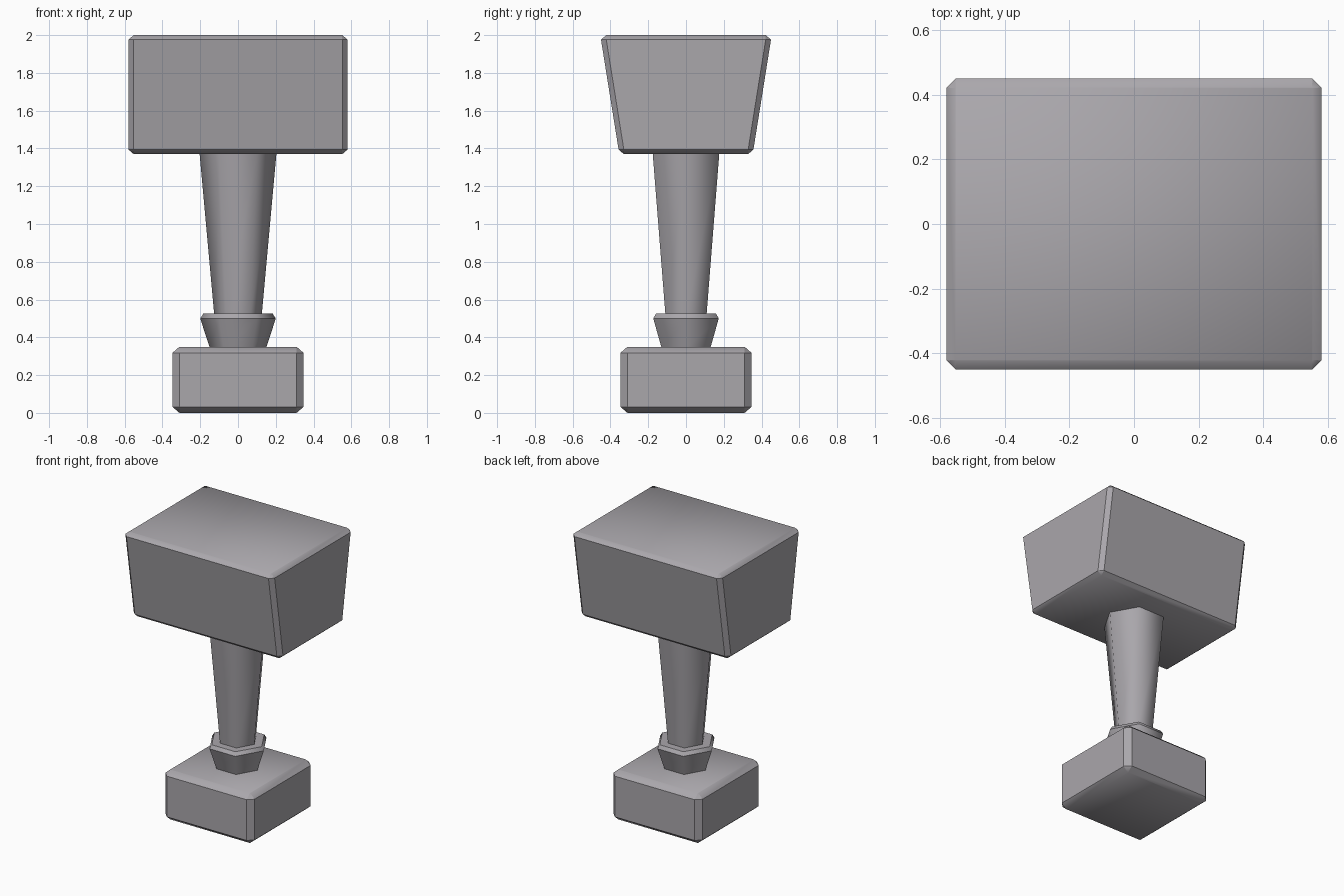
import bpy, bmesh, math

cube = bpy.data.objects.get("Cube")
if cube:
    bpy.data.objects.remove(cube, do_unlink=True)

grey = bpy.data.materials.new("stone grey")
grey.use_nodes = True
grey.diffuse_color = (0.40, 0.385, 0.41, 1)
grey.node_tree.nodes["Principled BSDF"].inputs["Base Color"].default_value = grey.diffuse_color


def loft(name, rings, soft_rings=(), soft_corners=False):
    """Skin a stack of matching rings, cap both ends and choose soft edges."""
    bm = bmesh.new()
    loops = [[bm.verts.new(p) for p in ring] for ring in rings]
    n = len(loops[0])
    for low, high in zip(loops, loops[1:]):
        for i in range(n):
            j = (i + 1) % n
            bm.faces.new((low[i], low[j], high[j], high[i]))
    bm.faces.new(loops[0][::-1])
    bm.faces.new(loops[-1])
    for f in bm.faces:
        f.smooth = True
    for e in bm.edges:
        e.smooth = soft_corners
    for k, loop in enumerate(loops):
        for i in range(n):
            bm.edges.get((loop[i], loop[i - 1])).smooth = k in soft_rings
    mesh = bpy.data.meshes.new(name)
    bm.to_mesh(mesh)
    bm.free()
    mesh.materials.append(grey)
    obj = bpy.data.objects.new(name, mesh)
    bpy.context.collection.objects.link(obj)
    return obj


def chamfered_rect(x, y, z, c):
    """Rectangle with its four corners cut off, counter-clockwise."""
    return [(x, c - y, z), (x, y - c, z), (x - c, y, z), (c - x, y, z),
            (-x, y - c, z), (-x, c - y, z), (c - x, -y, z), (x - c, -y, z)]


def hexagon(r, z):
    return [(r * math.cos(a), r * math.sin(a), z)
            for a in (math.radians(60 * i) for i in range(6))]


def chamfered_block(name, x, y_low, y_high, z_low, z_high, c, h):
    """Block with chamfered edges; the flat ends blend into their chamfers."""
    loft(name, [chamfered_rect(x - c, y_low - c, z_low, c * 0.05),
                chamfered_rect(x, y_low, z_low + h, c),
                chamfered_rect(x, y_high, z_high - h, c),
                chamfered_rect(x - c, y_high - c, z_high, c * 0.05)],
         soft_rings=(0, 3))


# Foot block and tapered hammer head
chamfered_block("pommel", 0.347, 0.347, 0.347, 0, 0.35, 0.037, 0.032)
chamfered_block("hammer_head", 0.58, 0.357, 0.45, 1.37, 2, 0.028, 0.024)

# Six-sided collar and handle
loft("collar", [hexagon(0.148, 0.34), hexagon(0.2, 0.5), hexagon(0.184, 0.525)],
     soft_corners=True)
loft("handle", [hexagon(0.124, 0.5), hexagon(0.205, 1.39)], soft_corners=True)
